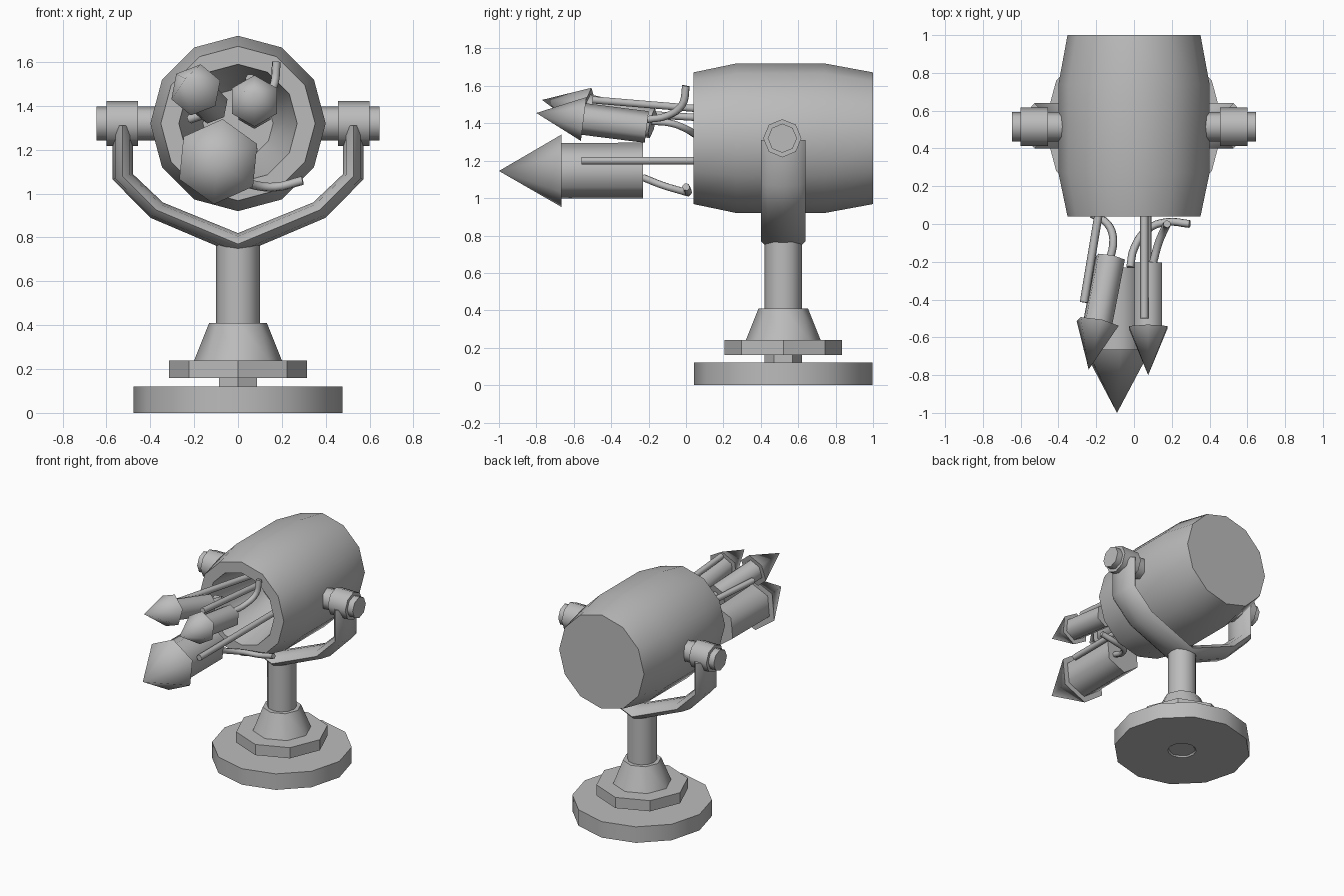
import bpy, bmesh, math
from mathutils import Vector

if "Cube" in bpy.data.objects:
    bpy.data.objects.remove(bpy.data.objects["Cube"])

grey = bpy.data.materials.new("plain grey")
grey.use_nodes = True
grey.diffuse_color = (0.5, 0.5, 0.5, 1)
grey.node_tree.nodes["Principled BSDF"].inputs["Base Color"].default_value = (0.5, 0.5, 0.5, 1)

CY = 0.52          # depth of the stand axis
AXLE_Z = 1.32      # height of the tilt axle


def finish(name, bm, angle=40):
    bmesh.ops.recalc_face_normals(bm, faces=bm.faces)
    mesh = bpy.data.meshes.new(name)
    bm.to_mesh(mesh)
    bm.free()
    mesh.materials.append(grey)
    obj = bpy.data.objects.new(name, mesh)
    bpy.context.collection.objects.link(obj)
    bpy.ops.object.select_all(action="DESELECT")
    obj.select_set(True)
    bpy.context.view_layer.objects.active = obj
    bpy.ops.object.shade_smooth_by_angle(angle=math.radians(angle))
    return obj


def skin(bm, rings):
    """Join equal rings of vertices into a closed skin with end caps."""
    n = len(rings[0])
    for a, b in zip(rings, rings[1:]):
        for i in range(n):
            j = (i + 1) % n
            bm.faces.new((a[i], a[j], b[j], b[i]))
    bm.faces.new(rings[0])
    bm.faces.new(rings[-1])


def lathe(name, profile, sides, origin, axis, phase=0.0, angle=40):
    """Revolve (distance, radius) pairs around an axis; the first vertex points up or forward."""
    axis = Vector(axis).normalized()
    up = Vector((0, 0, 1)) if abs(axis.z) < 0.9 else Vector((0, 1, 0))
    v = (up - axis * up.dot(axis)).normalized()
    u = v.cross(axis)
    bm = bmesh.new()
    rings = []
    for t, r in profile:
        angles = [2 * math.pi * i / sides + phase for i in range(sides)]
        rings.append([bm.verts.new(Vector(origin) + axis * t + (v * math.cos(a) + u * math.sin(a)) * r)
                      for a in angles])
    skin(bm, rings)
    bmesh.ops.remove_doubles(bm, verts=bm.verts, dist=0.0005)
    return finish(name, bm, angle)


def hose(name, points, radius, smooth=True):
    """Round tube along a path."""
    curve = bpy.data.curves.new(name, "CURVE")
    curve.dimensions = "3D"
    curve.bevel_depth = radius
    curve.bevel_resolution = 1
    curve.use_fill_caps = True
    curve.resolution_u = 4
    spline = curve.splines.new("BEZIER" if smooth else "POLY")
    pts = spline.bezier_points if smooth else spline.points
    pts.add(len(points) - 1)
    for p, co in zip(pts, points):
        if smooth:
            p.co = co
            p.handle_left_type = p.handle_right_type = "AUTO"
        else:
            p.co = (*co, 1)
    curve.materials.append(grey)
    obj = bpy.data.objects.new(name, curve)
    bpy.context.collection.objects.link(obj)


# Stand
base = (0, CY, 0)
up = (0, 0, 1)
lathe("base_disc", [(0.03, 0.08), (0, 0.1), (0, 0.476), (0.12, 0.476), (0.12, 0.09)], 12, base, up)
lathe("base_neck", [(0.01, 0.1), (0.17, 0.1)], 6, base, up)
lathe("turntable", [(0.16, 0.315), (0.24, 0.315)], 8, base, up)
lathe("stand_cone", [(0.24, 0.2), (0.41, 0.132)], 8, base, up, angle=50)
lathe("stand_post", [(0.4, 0.1), (0.78, 0.1)], 12, base, up)

# Yoke: outer and inner outlines, mirrored and given depth
outer = [(0.572, 1.31), (0.572, 1.065), (0.4, 0.89), (0, 0.72)]
inner = [(0.48, 1.31), (0.48, 1.09), (0.343, 0.96), (0, 0.82)]
outer += [(-x, z) for x, z in reversed(outer[:-1])]
inner += [(-x, z) for x, z in reversed(inner[:-1])]
bm = bmesh.new()
rings = []
for (ox, oz), (ix, iz) in zip(outer, inner):
    mid = Vector(((ox + ix) / 2, CY, (oz + iz) / 2))
    half = Vector(((ox - ix) / 2, 0, (oz - iz) / 2))
    ring = []
    for i in range(8):
        a = math.pi / 4 * i
        ring.append(bm.verts.new(mid + half * math.cos(a) + Vector((0, 0.12 * math.sin(a), 0))))
    rings.append(ring)
skin(bm, rings)
finish("yoke", bm, 55)

# Tilt axles and bearings on both sides
for side, sx in (("left", 1), ("right", -1)):
    axle = (0, CY - 0.005, AXLE_Z)
    lathe(side + "_axle", [(0.37, 0.078), (0.645, 0.078)], 8, axle, (sx, 0, 0), angle=50)
    lathe(side + "_bearing", [(0.455, 0.102), (0.6, 0.102)], 8, axle, (sx, 0, 0), angle=50)

# Hollow barrel body
lathe("barrel", [(0.5, 0.16), (0.3, 0.22), (0.04, 0.27), (0.04, 0.352), (0.27, 0.4), (0.74, 0.4), (1, 0.352)],
      12, (0, 0, AXLE_Z), (0, 1, 0))

# Drill heads: back centre, tip, shaft length, shaft radius, cone radius, twist
drills = {
    "lower": ((-0.09, -0.23, 1.147), (-0.09, -1, 1.145), 0.435, 0.15, 0.195, 0.1),
    "upper_right": ((-0.125, -0.18, 1.4), (-0.24, -0.77, 1.525), 0.36, 0.083, 0.12, 0.15),
    "upper_left": ((0.075, -0.21, 1.38), (0.075, -0.8, 1.455), 0.34, 0.085, 0.118, 0.0),
}
for name, (back, tip, length, r, cone_r, twist) in drills.items():
    axis = Vector(tip) - Vector(back)
    lathe(name + "_drill_shaft", [(0, r), (length, r)], 6, back, axis, twist, 65)
    lathe(name + "_drill_cone", [(length, cone_r), (axis.length, 0.0001)], 6, back, axis, twist, 65)

# Straight support rods running into the barrel
rods = {
    "lower_rod": [(0.07, -0.56, 1.2), (0.07, 0.45, 1.2)],
    "upper_right_rod": [(-0.265, -0.415, 1.46), (-0.13, 0.4, 1.41)],
    "upper_left_rod": [(0.055, -0.5, 1.525), (0.055, 0.4, 1.45)],
}
for name, points in rods.items():
    hose(name, points, 0.022, smooth=False)

# Curved hoses from the backs of the drills
hoses = {
    "lower_hose": [(-0.02, -0.23, 1.11), (0, -0.13, 1.07), (0.07, -0.03, 1.04), (0.17, 0.01, 1.03), (0.295, 0, 1.06)],
    "upper_right_hose": [(-0.13, -0.2, 1.41), (-0.11, -0.08, 1.4), (-0.14, 0, 1.37), (-0.22, 0.05, 1.34)],
    "upper_left_hose": [(0.1, -0.21, 1.42), (0.13, -0.1, 1.44), (0.165, -0.02, 1.5), (0.175, 0, 1.6)],
}
for name, points in hoses.items():
    hose(name, points, 0.021)
